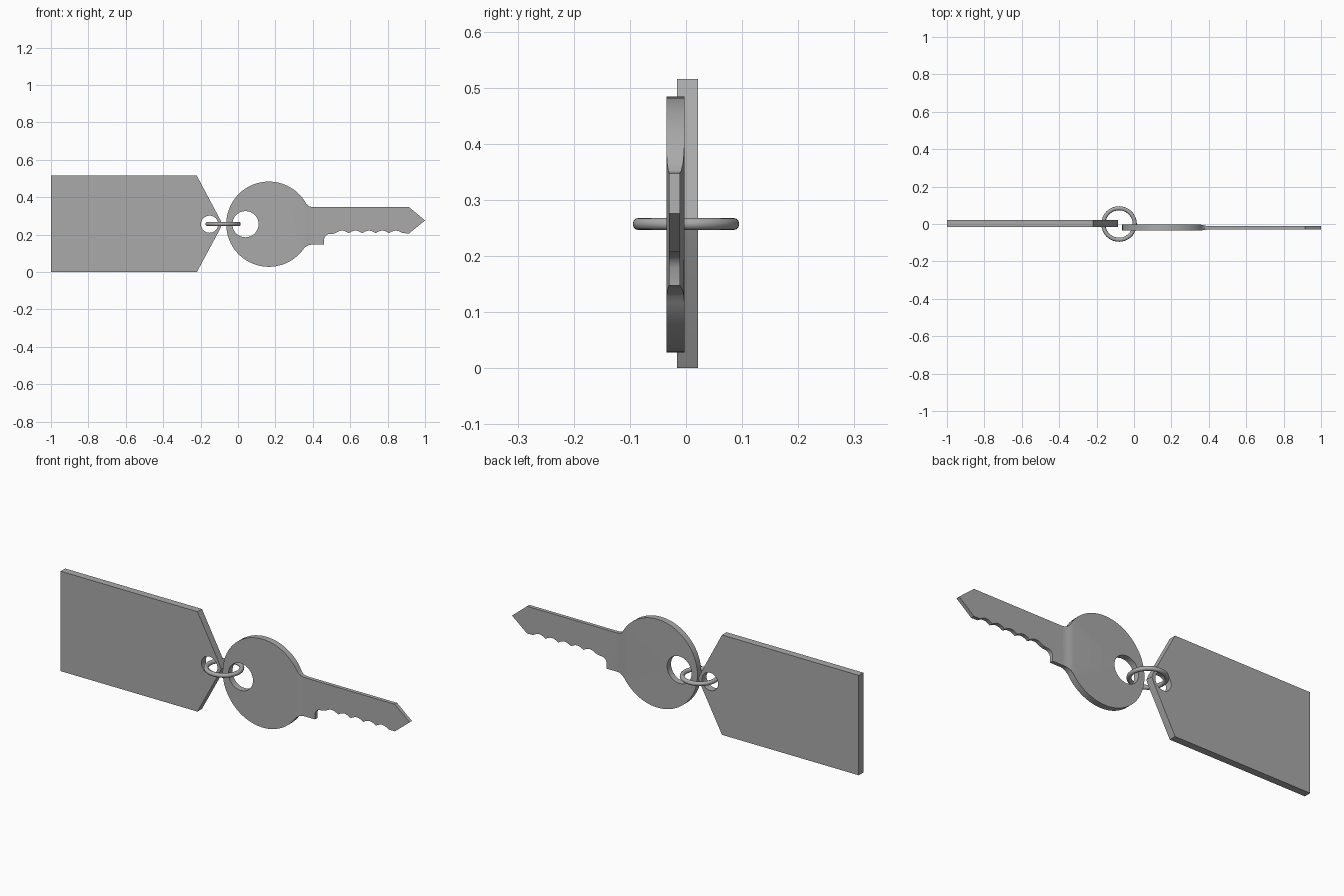
import bpy, bmesh
from math import sin, cos, pi, radians
from mathutils import Vector

cube = bpy.data.objects.get("Cube")
if cube:
    bpy.data.objects.remove(cube)

grey = bpy.data.materials.new("grey metal")
grey.use_nodes = True
colour = (0.4, 0.4, 0.4, 1)
grey.diffuse_color = colour
grey.node_tree.nodes["Principled BSDF"].inputs["Base Color"].default_value = colour

MID = 0.256  # height of the common axis


def arc(cx, cz, r, start, end, n):
    """Points on an arc, angles in degrees."""
    steps = [radians(start + (end - start) * i / n) for i in range(n + 1)]
    return [(cx + r * cos(a), cz + r * sin(a)) for a in steps]


def finish(name, bm, angle=30):
    bmesh.ops.recalc_face_normals(bm, faces=bm.faces[:])
    mesh = bpy.data.meshes.new(name)
    bm.to_mesh(mesh)
    bm.free()
    obj = bpy.data.objects.new(name, mesh)
    bpy.context.collection.objects.link(obj)
    mesh.materials.append(grey)
    bpy.ops.object.select_all(action='DESELECT')
    obj.select_set(True)
    bpy.context.view_layer.objects.active = obj
    bpy.ops.object.shade_smooth_by_angle(angle=radians(angle))
    return obj


def plate(loops, y0, y1):
    """Solid plate from an outline and its holes, standing in the xz plane."""
    bm = bmesh.new()
    for loop in loops:
        vs = [bm.verts.new((x, y0, z)) for x, z in loop]
        for a, b in zip(vs, vs[1:] + vs[:1]):
            bm.edges.new((a, b))
    bmesh.ops.triangle_fill(bm, edges=bm.edges[:], use_beauty=True)
    ext = bmesh.ops.extrude_face_region(bm, geom=bm.faces[:])
    for v in ext["geom"]:
        if isinstance(v, bmesh.types.BMVert):
            v.co.y = y1
    return bm


# Tag: a rectangle tapering to a blunt tip, with a round hole
tag = [(-1, 0), (-0.22, 0), (-0.095, 0.232), (-0.085, MID),
       (-0.095, 0.28), (-0.22, 0.515), (-1, 0.515)]
tag_hole = arc(-0.152, MID, 0.046, 0, 360, 24)[:-1]
finish("tag", plate([tag, tag_hole], -0.016, 0.021))

# Key: round bow, shoulder, cut teeth and pointed end
bow = arc(0.165, MID, 0.228, 34, 326, 56)
shoulder = [(0.365, 0.137), (0.378, 0.144), (0.395, 0.147), (0.46, 0.147),
            (0.461, 0.18), (0.468, 0.194), (0.48, 0.202), (0.505, 0.204)]
teeth = []
for i in range(31):
    t = i / 30
    teeth.append((0.52 + 0.36 * t, 0.208 + 0.014 * abs(sin(5 * pi * t))))
point = [(0.915, 0.207), (1, 0.276), (0.915, 0.347)]
neck = [(0.405, 0.347), (0.38, 0.351), (0.365, 0.365)]
key_hole = arc(0.04, MID, 0.07, 0, 360, 32)[:-1]
bm = plate([bow + shoulder + teeth + point + neck, key_hole], 0, 1)

# The blade is thinner than the bow, with a smooth step between them
STEP0, STEP1 = 0.345, 0.4
for i in range(5):
    x = STEP0 + (STEP1 - STEP0) * i / 4
    bmesh.ops.bisect_plane(bm, geom=bm.verts[:] + bm.edges[:] + bm.faces[:],
                           plane_co=Vector((x, 0, 0)), plane_no=Vector((1, 0, 0)))
for v in bm.verts:
    t = min(1, max(0, (v.co.x - STEP0) / (STEP1 - STEP0)))
    t = t * t * (3 - 2 * t)
    front, back = -0.035 + 0.005 * t, -0.003 - 0.008 * t
    v.co.y = front if v.co.y < 0.5 else back
finish("key", bm)

# Ring joining the tag and the key
bpy.ops.mesh.primitive_torus_add(location=(-0.08, 0, MID + 0.001), major_radius=0.084,
                                 minor_radius=0.011, major_segments=48, minor_segments=12)
ring = bpy.context.object
ring.name = "split_ring"
ring.data.materials.append(grey)
bpy.ops.object.shade_smooth_by_angle(angle=radians(40))
